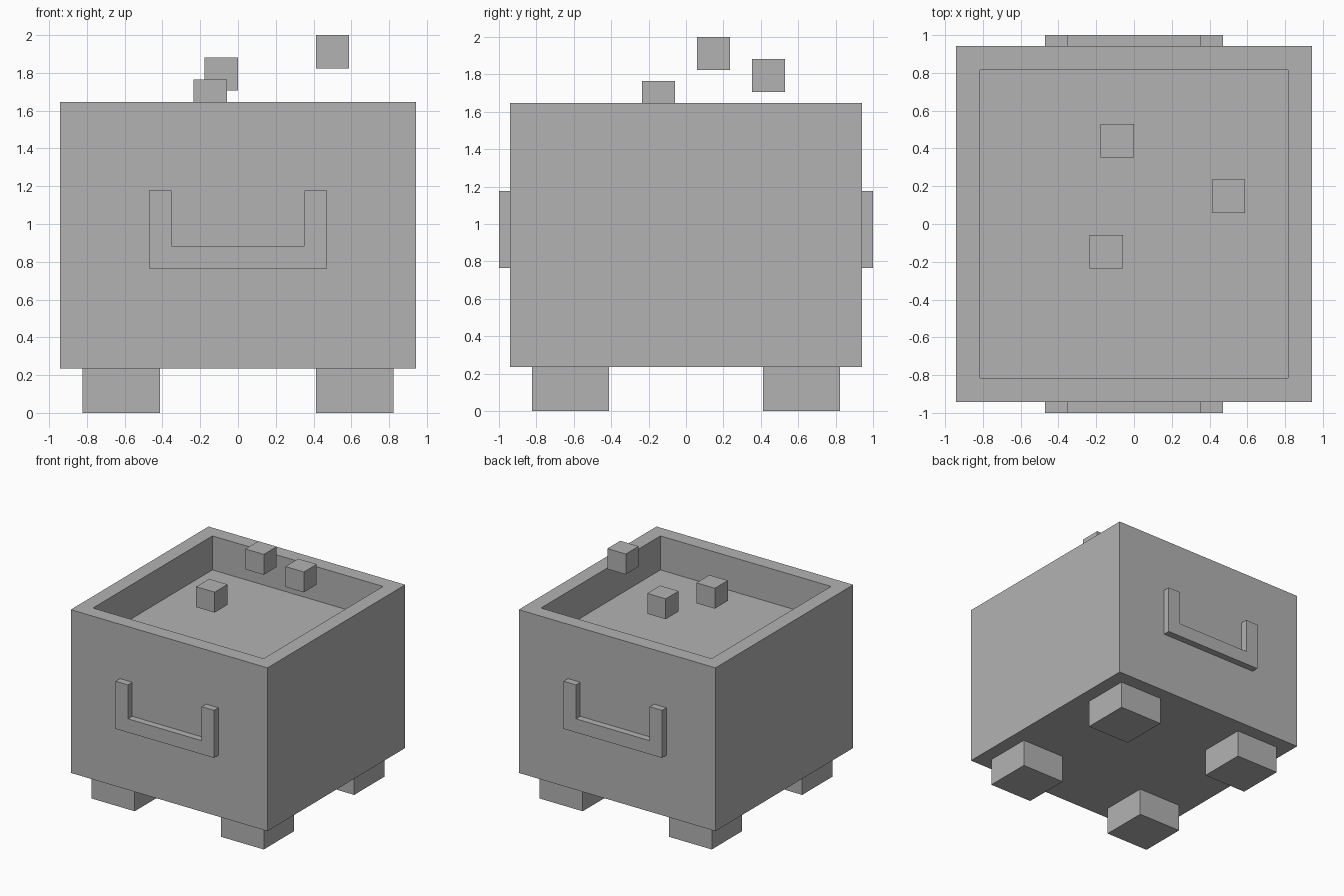
import bpy
import bmesh
from mathutils import Vector

default = bpy.data.objects.get("Cube")
if default:
    bpy.data.objects.remove(default, do_unlink=True)

U = 2 / 17  # the whole model sits on a grid of seventeen units

grey = bpy.data.materials.new("plain grey")
grey.use_nodes = True
grey.diffuse_color = (0.45, 0.45, 0.45, 1)
grey.node_tree.nodes["Principled BSDF"].inputs["Base Color"].default_value = grey.diffuse_color


def finish(name, bm):
    bmesh.ops.recalc_face_normals(bm, faces=bm.faces)
    bmesh.ops.scale(bm, vec=(U, U, U), verts=bm.verts)
    mesh = bpy.data.meshes.new(name)
    bm.to_mesh(mesh)
    bm.free()
    mesh.materials.append(grey)
    obj = bpy.data.objects.new(name, mesh)
    bpy.context.collection.objects.link(obj)
    return obj


def box_mesh(low, high):
    low, high = Vector(low), Vector(high)
    bm = bmesh.new()
    bmesh.ops.create_cube(bm, size=1)
    bmesh.ops.scale(bm, vec=high - low, verts=bm.verts)
    bmesh.ops.translate(bm, vec=(low + high) / 2, verts=bm.verts)
    return bm


# Body: a block with its top inset and sunk to make the tray
bm = box_mesh((-8, -8, 2), (8, 8, 14))
top = max(bm.faces, key=lambda f: f.calc_center_median().z)
bmesh.ops.inset_region(bm, faces=[top], thickness=1.5)
sunk = bmesh.ops.extrude_discrete_faces(bm, faces=[top])["faces"][0]
bmesh.ops.translate(bm, vec=(0, 0, -2.5), verts=sunk.verts)
finish("body", bm)

# Feet, one at each corner
for side, sx in (("left", 1), ("right", -1)):
    for end, sy in (("front", -1), ("back", 1)):
        cx, cy, half = sx * 5.25, sy * 5.25, 1.75
        finish(f"{end}_{side}_foot",
               box_mesh((cx - half, cy - half, 0), (cx + half, cy + half, 2)))

# Handles: a raised U outline on the front and the back
half_outline = [(4, 6.5), (4, 10), (3, 10), (3, 7.5)]
outline = half_outline + [(-x, z) for x, z in reversed(half_outline)]
for end, sy in (("front", -1), ("back", 1)):
    bm = bmesh.new()
    face = bm.faces.new([bm.verts.new((x, sy * 8, z)) for x, z in outline])
    raised = bmesh.ops.extrude_face_region(bm, geom=[face])["geom"]
    bmesh.ops.translate(bm, vec=(0, sy * 0.5, 0),
                        verts=[v for v in raised if isinstance(v, bmesh.types.BMVert)])
    finish(f"{end}_handle", bm)

# Small cubes floating over the tray
for name, corner in (("near_floating_cube", (-2, -2, 13.5)),
                     ("far_floating_cube", (-1.5, 3, 14.5)),
                     ("high_floating_cube", (3.5, 0.5, 15.5))):
    finish(name, box_mesh(corner, [c + 1.5 for c in corner]))
